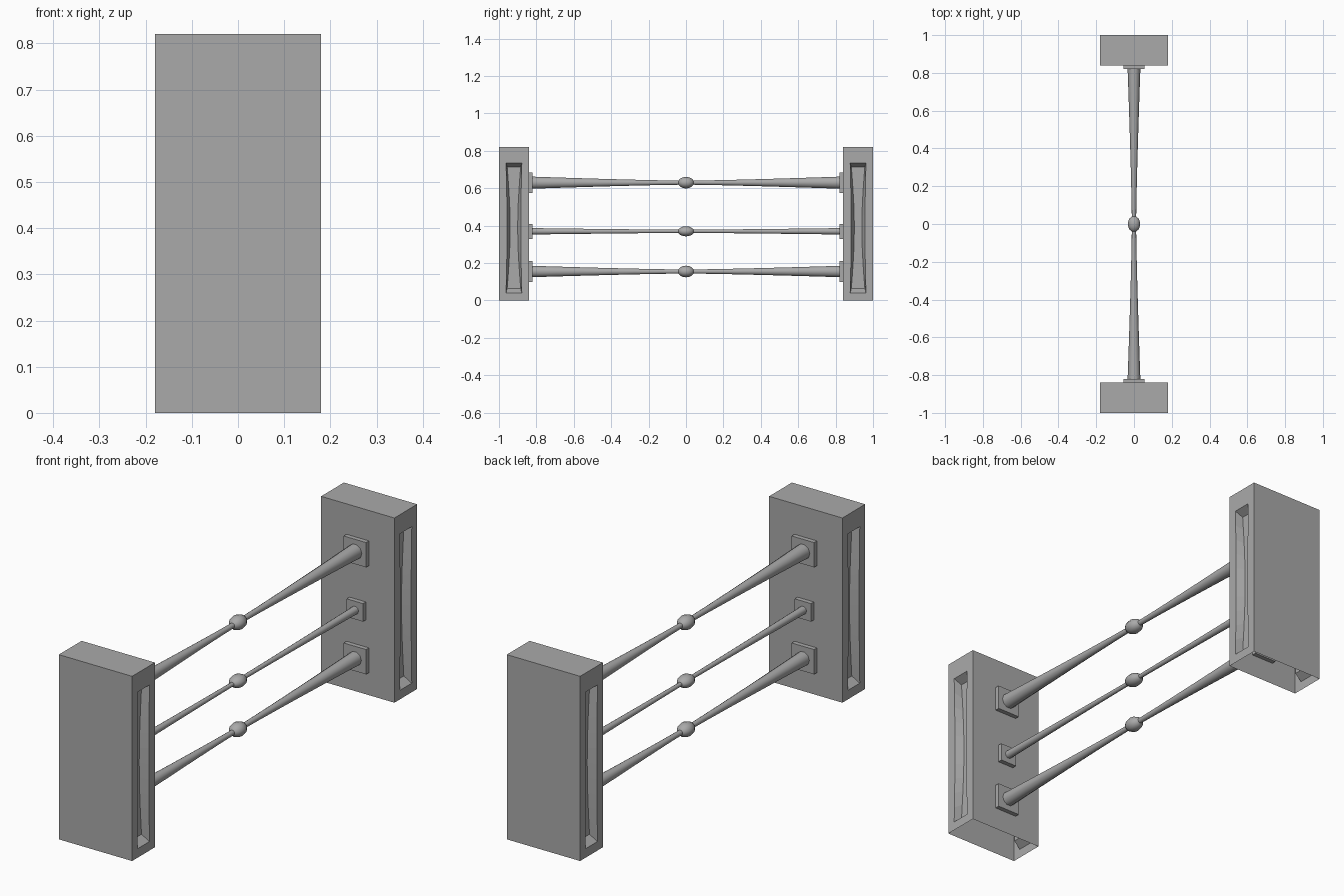
import bpy, bmesh, math

if "Cube" in bpy.data.objects:
    bpy.data.objects.remove(bpy.data.objects["Cube"])

# One flat grey for everything
GREY = (0.4, 0.4, 0.4, 1)
grey = bpy.data.materials.new("grey_stone")
grey.use_nodes = True
grey.diffuse_color = GREY
grey.node_tree.nodes["Principled BSDF"].inputs["Base Color"].default_value = GREY


def finish(name, bm, smooth=False):
    bmesh.ops.recalc_face_normals(bm, faces=bm.faces)
    mesh = bpy.data.meshes.new(name)
    bm.to_mesh(mesh)
    bm.free()
    mesh.materials.append(grey)
    ob = bpy.data.objects.new(name, mesh)
    bpy.context.scene.collection.objects.link(ob)
    if smooth:
        bpy.ops.object.select_all(action='DESELECT')
        ob.select_set(True)
        bpy.context.view_layer.objects.active = ob
        bpy.ops.object.shade_smooth_by_angle(angle=math.radians(50))
    return ob


STEPS = 10


def post(name, cy):
    """Hollow post, open underneath, with a waisted pocket in each narrow side."""
    bm = bmesh.new()

    def ring(x, half, waist, z0, z1):
        pts = []
        for i in range(STEPS + 1):
            t = i / STEPS
            w = half - waist * math.sin(math.pi * t)
            pts.append((w, z0 + (z1 - z0) * t))
        loop = pts + [(-w, z) for w, z in reversed(pts)]
        return [bm.verts.new((x, cy + w, z)) for w, z in loop]

    def side(s):
        return [ring(s * 0.145, 0.036, 0.016, 0.065, 0.715),   # pocket floor
                ring(s * 0.18, 0.042, 0.005, 0.04, 0.735),     # pocket mouth
                ring(s * 0.18, 0.08, 0, 0, 0.82)]              # post edge

    rings = side(-1) + side(1)[::-1]
    n = len(rings[0])
    for k in range(5):
        a, b = rings[k], rings[k + 1]
        for i in range(n):
            if k == 2:
                continue
            j = (i + 1) % n
            bm.faces.new((a[i], a[j], b[j], b[i]))
    # Long walls and top; the underside stays open
    a, b = rings[2], rings[3]
    for i in range(n - 1):
        bm.faces.new((a[i], a[i + 1], b[i + 1], b[i]))
    # Pocket floors
    for r in (rings[0], rings[-1]):
        for i in range(STEPS):
            bm.faces.new((r[i], r[i + 1], r[n - 2 - i], r[n - 1 - i]))
    # Merge the flat strips of the long walls
    bmesh.ops.dissolve_limit(bm, angle_limit=0.001, verts=bm.verts, edges=bm.edges)
    return finish(name, bm)


def plate(name, cy, z, half):
    """Square mounting plate passing through the post wall."""
    bm = bmesh.new()
    bmesh.ops.create_cube(bm, size=1)
    for v in bm.verts:
        v.co.x *= 2 * half
        v.co.y = v.co.y * 0.04 + cy
        v.co.z = v.co.z * 2 * half + z
    return finish(name, bm)


def rail(name, z, r_end, r_mid, sides=10):
    """Bar that swells from its middle towards both ends."""
    bm = bmesh.new()
    rings = []
    for i in range(-6, 7):
        t = i / 6
        r = r_mid + (r_end - r_mid) * abs(t) ** 1.3
        rings.append([bm.verts.new((r * math.cos(2 * math.pi * k / sides), t * 0.825,
                                    z + r * math.sin(2 * math.pi * k / sides)))
                      for k in range(sides)])
    for a, b in zip(rings, rings[1:]):
        for k in range(sides):
            j = (k + 1) % sides
            bm.faces.new((a[k], a[j], b[j], b[k]))
    bm.faces.new(rings[0])
    bm.faces.new(rings[-1])
    return finish(name, bm, True)


def knob(name, z, rx, ry, rz):
    """Rounded bead at the middle of a rail."""
    bm = bmesh.new()
    bmesh.ops.create_uvsphere(bm, u_segments=10, v_segments=8, radius=1)
    for v in bm.verts:
        x, y, h = v.co
        v.co = (x * rx, h * ry, z + y * rz)
    return finish(name, bm, True)


# Posts
post("front_post", -0.92)
post("back_post", 0.92)

# Rails: name, height, end radius, middle radius, plate half size, bead height
for label, z, r_end, r_mid, half, bead in (("lower", 0.155, 0.032, 0.011, 0.055, 0.031),
                                           ("middle", 0.37, 0.018, 0.009, 0.04, 0.027),
                                           ("upper", 0.63, 0.034, 0.011, 0.055, 0.031)):
    rail(label + "_rail", z, r_end, r_mid)
    knob(label + "_knob", z, 0.034, 0.043, bead)
    for end, s in (("front", -1), ("back", 1)):
        plate(f"{label}_{end}_plate", s * 0.84, z, half)
